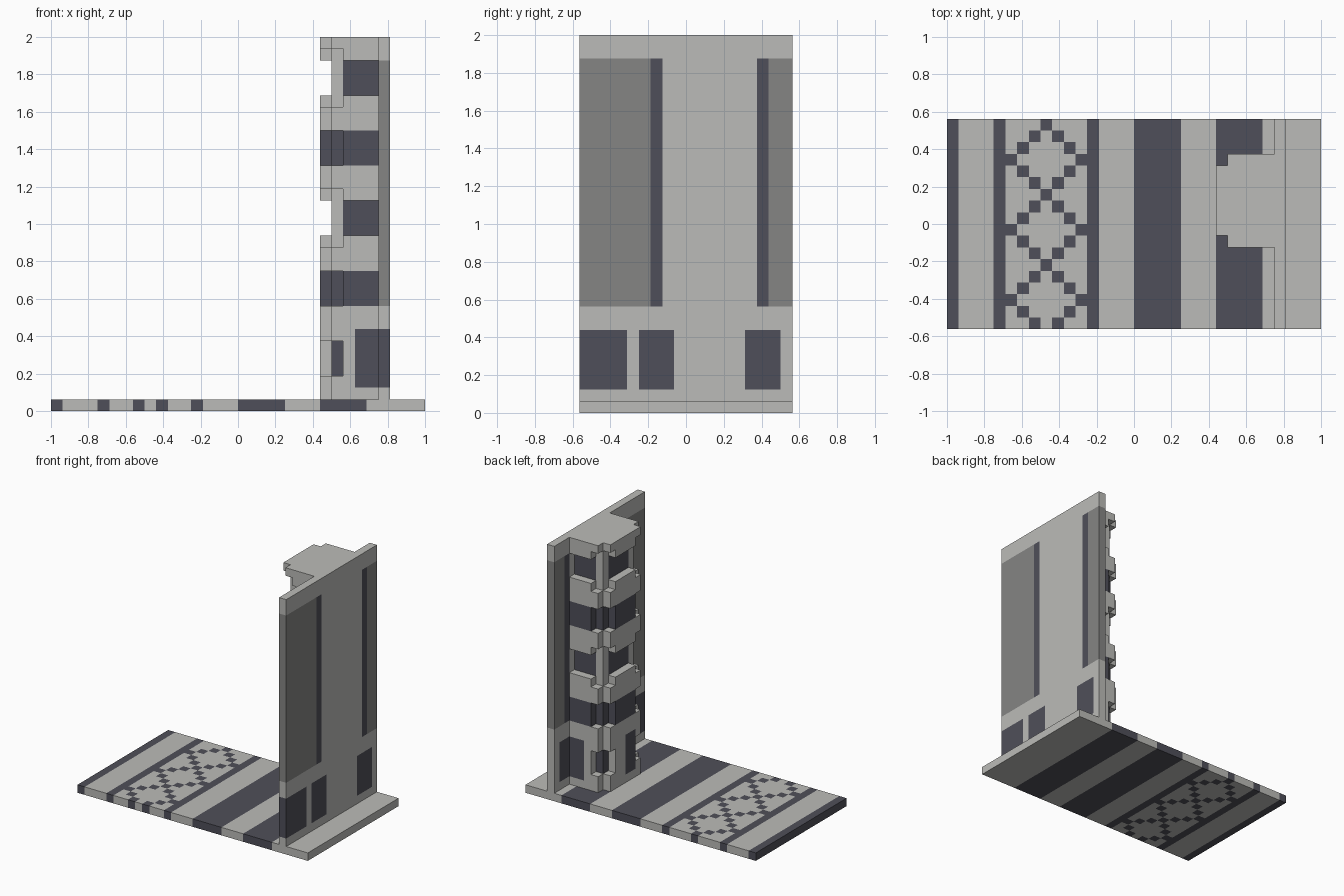
import bpy
import bmesh
from mathutils import Vector

UNIT = 0.0625  # everything sits on a sixteenth grid
LIGHT, DARK, MID = range(3)

cube = bpy.data.objects.get("Cube")
if cube:
    bpy.data.objects.remove(cube, do_unlink=True)


def make_material(name, rgb):
    mat = bpy.data.materials.new(name)
    mat.use_nodes = True
    colour = (*rgb, 1.0)
    mat.diffuse_color = colour
    mat.node_tree.nodes["Principled BSDF"].inputs["Base Color"].default_value = colour
    return mat


MATERIALS = [
    make_material("light_stone", (0.50, 0.50, 0.48)),
    make_material("dark_slate", (0.078, 0.078, 0.10)),
    make_material("mid_grey", (0.235, 0.235, 0.23)),
]


def inside(p, box):
    return all(lo < c < hi for c, lo, hi in zip(p, *box))


def add_box(bm, lo, hi):
    """Box whose faces are cut along the unit grid."""
    part = bmesh.new()
    bmesh.ops.create_cube(part, size=1)
    lo, hi = Vector(lo), Vector(hi)
    for v in part.verts:
        v.co = Vector((hi[i] if v.co[i] > 0 else lo[i]) for i in range(3))
    for axis in range(3):
        normal = Vector((0, 0, 0))
        normal[axis] = 1
        for cut in range(int(lo[axis]) + 1, int(hi[axis])):
            bmesh.ops.bisect_plane(
                part, geom=part.verts[:] + part.edges[:] + part.faces[:],
                plane_co=normal * cut, plane_no=normal)
    mesh = bpy.data.meshes.new("piece")
    part.to_mesh(mesh)
    part.free()
    bm.from_mesh(mesh)
    bpy.data.meshes.remove(mesh)


def build(name, boxes, rule, solids):
    bm = bmesh.new()
    for lo, hi in boxes:
        add_box(bm, lo, hi)
    bm.normal_update()
    # Drop faces buried against neighbouring parts, colour the rest by position
    buried = []
    for f in bm.faces:
        centre = f.calc_center_median()
        if any(inside(centre + f.normal * 0.1, box) for box in solids):
            buried.append(f)
        f.material_index = rule(*centre)
    bmesh.ops.delete(bm, geom=buried, context='FACES')
    bmesh.ops.scale(bm, vec=(UNIT,) * 3, verts=bm.verts)
    mesh = bpy.data.meshes.new(name)
    bm.to_mesh(mesh)
    bm.free()
    for mat in MATERIALS:
        mesh.materials.append(mat)
    bpy.context.collection.objects.link(bpy.data.objects.new(name, mesh))


# Base slab: stripes and a lattice of diamonds
def base_rule(x, y, z):
    stripes = [(-17, -15), (-12, -11), (-4, -3), (0, 4), (7, 11)]
    if any(a < x < b for a, b in stripes):
        return DARK
    row = int(min(max(9 - y, 0), 17.5)) % 6
    offset = min(row, 6 - row)
    return DARK if abs(abs(x + 7.5) - offset) < 0.51 and -11 < x < -4 and on_cell(x, offset) else LIGHT


def on_cell(x, offset):
    return any(abs(x + 7.5 - s * offset) < 0.4 for s in (-1, 1))


# Wall: tall side panels with dark borders, and openings at the foot
def wall_rule(x, y, z):
    if 9 < z < 30:
        if y < -3 or y > 7:
            return MID
        if y < -2 or y > 6:
            return DARK
    if 2 < z < 7 and (y < -5 or -4 < y < -1 or 5 < y < 8):
        return DARK
    return LIGHT


def dark_band(z):
    return 9 < z < 12 or 21 < z < 24


# Pillar core: dark recesses between light corner posts
def core_rule(x, y, z):
    post = x < 9 and (y < 0 or y > 4)
    recess = 15 < z < 18 or 27 < z < 30
    if dark_band(z) or (recess and not post) or (post and 3 < z < 6):
        return DARK
    return LIGHT


# Projecting bands: dark belts, side doors and a narrow front window
def band_rule(x, y, z):
    door = x > 10 and 2 < z < 7
    window = x < 8 and 0 < y < 2 and 2 < z < 7
    return DARK if dark_band(z) or door or window else LIGHT


# Bands stop short of the corners; short caps step in towards them
BANDS = [(1, 15), (18, 27), (30, 32)]
CAPS = [(1, 3), (6, 9), (12, 14), (19, 21), (24, 26), (31, 32)]
band_boxes = []
cap_boxes = []
for a, b in BANDS:
    band_boxes.append(((7, 0, a), (8, 4, b)))
    for y in (-2, 5):
        band_boxes.append(((9, y, a), (12, y + 1, b)))
for a, b in CAPS:
    for y in (-1, 4):
        cap_boxes.append(((7, y, a), (8, y + 1, b)))
    for y in (-2, 5):
        cap_boxes.append(((8, y, a), (9, y + 1, b)))

PARTS = {
    "base_slab": ([((-16, -9, 0), (16, 9, 1))], base_rule),
    "back_wall": ([((12, -9, 1), (13, 9, 32))], wall_rule),
    "pillar_core": ([((8, -1, 1), (12, 5, 32))], core_rule),
    "pillar_bands": (band_boxes, band_rule),
    "corner_caps": (cap_boxes, band_rule),
}
all_boxes = [box for boxes, _ in PARTS.values() for box in boxes]
for part_name, (part_boxes, part_rule) in PARTS.items():
    build(part_name, part_boxes, part_rule, all_boxes)
